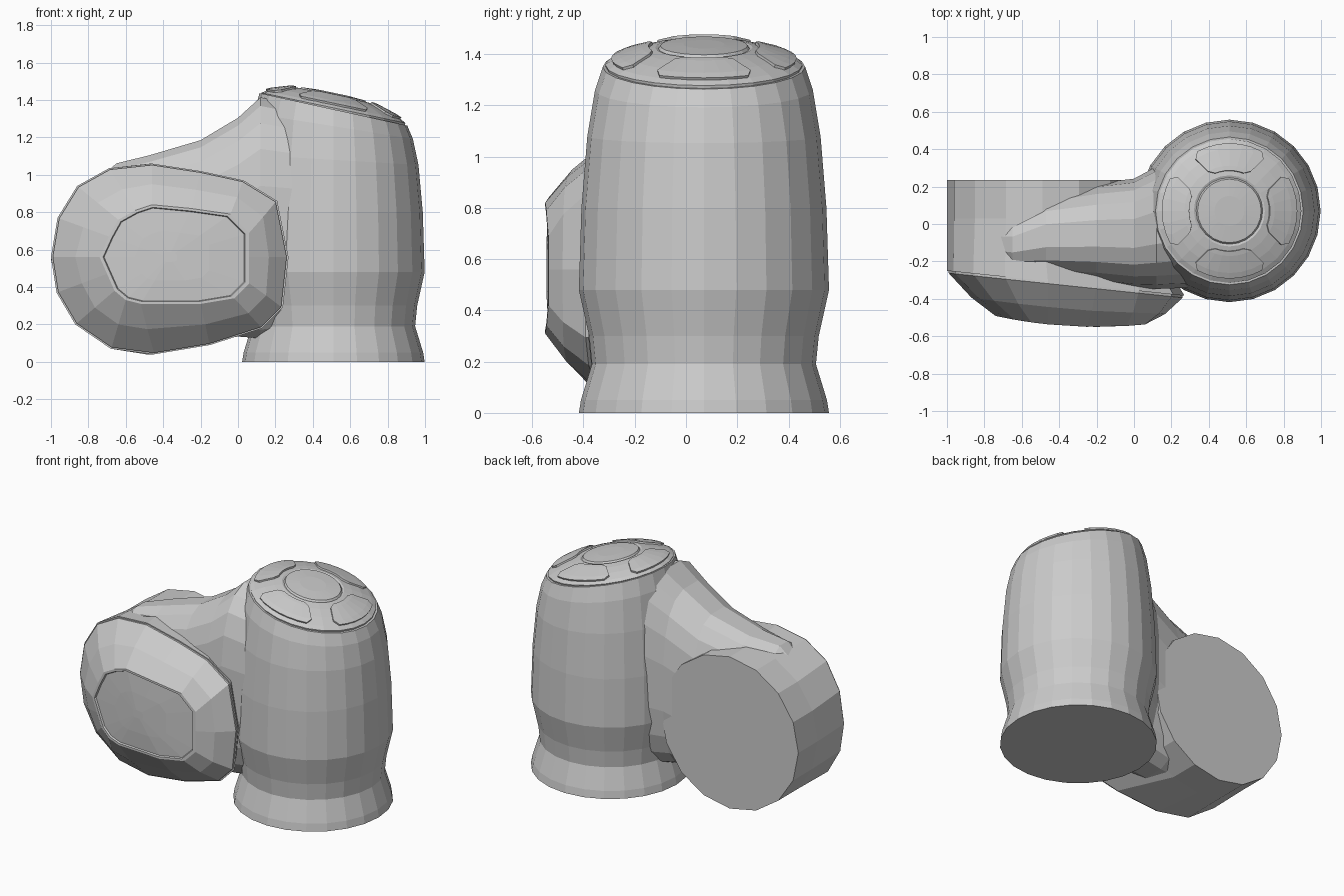
import bpy, bmesh, math
from math import sin, cos, pi

if "Cube" in bpy.data.objects:
    bpy.data.objects.remove(bpy.data.objects["Cube"])


def finish(name, bm):
    bmesh.ops.recalc_face_normals(bm, faces=bm.faces)
    me = bpy.data.meshes.new(name)
    bm.to_mesh(me)
    bm.free()
    ob = bpy.data.objects.new(name, me)
    bpy.context.collection.objects.link(ob)
    return ob


def loft(name, rings):
    """Skin a stack of equal-length rings and close both ends."""
    bm = bmesh.new()
    vs = [[bm.verts.new(p) for p in r] for r in rings]
    n = len(rings[0])
    for a, b in zip(vs, vs[1:]):
        for i in range(n):
            j = (i + 1) % n
            bm.faces.new((a[i], a[j], b[j], b[i]))
    bm.faces.new(vs[0])
    bm.faces.new(vs[-1])
    return finish(name, bm)


CX, CY = 0.51, 0.07          # column axis
AX, AZ = -0.49, 0.55         # arm axis


def col_ring(z, r, slope=0.0, n=24):
    return [(CX + r * cos(2 * pi * i / n), CY + r * sin(2 * pi * i / n),
             z + slope * r * cos(2 * pi * i / n)) for i in range(n)]


# Upright column with a waisted foot and a tilted top rim
column = loft("column", [
    col_ring(0, .488), col_ring(.05, .48), col_ring(.19, .437),
    col_ring(.3, .448), col_ring(.48, .488), col_ring(.8, .478),
    col_ring(1.08, .455, -.06), col_ring(1.26, .425, -.16),
    col_ring(1.35, .395, -.22)])

# Sideways arm: round flat back flowing into the wider tilted front rim
rim = [(-1, .56), (-.965, .77), (-.86, .94), (-.69, 1.035), (-.46, 1.06),
       (-.2, 1.02), (.03, .97), (.21, .86), (.27, .56), (.24, .29),
       (.13, .18), (-.15, .09), (-.45, .04), (-.68, .07), (-.87, .2), (-.97, .37)]
face = [(-.74, .56), (-.69, .67), (-.64, .76), (-.55, .81), (-.46, .84),
        (-.25, .82), (-.04, .79), (.06, .69), (.06, .56), (.06, .42),
        (-.02, .34), (-.2, .31), (-.52, .31), (-.6, .33), (-.66, .38), (-.7, .47)]
N = len(rim)


def rim_y(x):
    return -.25 - .105 * (x + 1)


def face_y(x):
    return -.55 + .2 * (x + .2) ** 2


def scaled(pts, k, c=(-.37, .56)):
    return [(c[0] + (x - c[0]) * k, c[1] + (z - c[1]) * k) for x, z in pts]


def circle(y):
    return [(AX - .51 * cos(2 * pi * i / N), y, AZ + .51 * sin(2 * pi * i / N))
            for i in range(N)]


arm = loft("arm", [circle(.235), circle(.03), [(x, rim_y(x), z) for x, z in rim]])


# Neck blending the arm into the column
def neck_ring(x, y0, y1, z0, z1, n=20, e=.72):
    out = []
    for i in range(n):
        a = 2 * pi * (i + .5) / n
        c, s = cos(a), sin(a)
        out.append((x, (y0 + y1) / 2 + (y1 - y0) / 2 * math.copysign(abs(c) ** e, c),
                    (z0 + z1) / 2 + (z1 - z0) / 2 * math.copysign(abs(s) ** e, s)))
    return out


neck = loft("neck", [neck_ring(*s) for s in (
    (-.82, -.22, .02, .3, .92), (-.65, -.27, .05, .15, 1.065),
    (-.47, -.295, .17, .1, 1.11), (-.2, -.32, .22, .1, 1.19),
    (0, -.345, .245, .13, 1.31), (.12, -.35, .31, .12, 1.42),
    (.4, -.34, .38, .16, 1.36))])

# Join the three into one shell
for part in (arm, neck):
    m = column.modifiers.new("join", 'BOOLEAN')
    m.operation, m.solver, m.object = 'UNION', 'EXACT', part
bpy.context.view_layer.update()
ev = column.evaluated_get(bpy.context.evaluated_depsgraph_get())
shell = bpy.data.objects.new("housing", bpy.data.meshes.new_from_object(ev))
bpy.context.collection.objects.link(shell)
for ob in (column, arm, neck):
    bpy.data.objects.remove(ob)

# Bulging front cover with a recessed centre panel
mid = [((a[0] + b[0]) / 2, (a[1] + b[1]) / 2) for a, b in zip(rim, face)]
rings = [[(x, rim_y(x) + .01, z) for x, z in scaled(rim, .985)],
         [(x, rim_y(x) - .012, z) for x, z in scaled(rim, .985)]]
rings.append([(m[0], (rim_y(r[0]) + face_y(f[0])) / 2 - .022, m[1])
              for m, r, f in zip(mid, rim, face)])
for k, d in ((1, 0), (.95, 0), (.935, .012), (.5, .006), (.1, .003)):
    rings.append([(x, face_y(x) + d, z) for x, z in scaled(face, k)])
loft("front_cover", rings)

# Tilted domed top cover with a raised centre disc
TILT, TOP = -.21, 1.358


def dome_h(r):
    return TOP + .08 * (1 - (r / .39) ** 2.6)


loft("top_cover", [col_ring(TOP - .02, .38, TILT), col_ring(TOP, .385, TILT)] +
     [col_ring(dome_h(r) + d, r, TILT) for r, d in
      ((.36, 0), (.3, 0), (.24, 0), (.19, 0), (.178, -.006), (.17, .004), (.08, .002))])


# Four curved pads around the top cover
def pad(name, mid_angle):
    bm = bmesh.new()
    rows = []
    for r, half in ((.215, .36), (.24, .5), (.33, .58), (.36, .5)):
        row = []
        for i in range(7):
            a = mid_angle + half * (i / 3 - 1)
            row.append(bm.verts.new((CX + r * cos(a), CY + r * sin(a),
                                     dome_h(r) + TILT * r * cos(a) + .005)))
        rows.append(row)
    for a, b in zip(rows, rows[1:]):
        for i in range(6):
            bm.faces.new((a[i], b[i], b[i + 1], a[i + 1]))
    ob = finish(name, bm)
    s = ob.modifiers.new("thickness", 'SOLIDIFY')
    s.thickness, s.offset = .012, 0


for k in range(4):
    pad(f"top_pad_{k + 1}", k * pi / 2)
